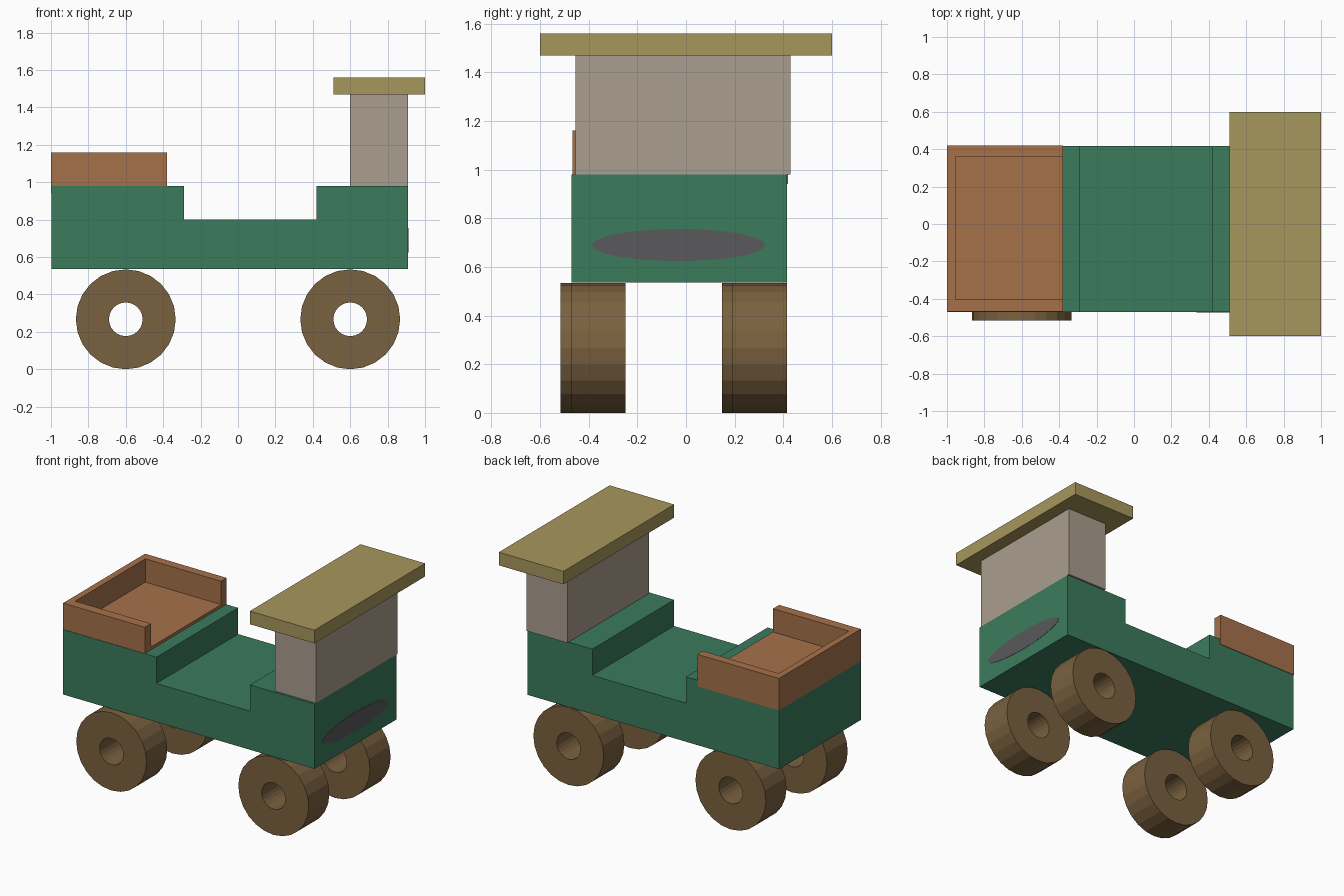
import bpy, bmesh
from math import sin, cos, tau
from mathutils import Vector

if "Cube" in bpy.data.objects:
    bpy.data.objects.remove(bpy.data.objects["Cube"])


def finish(name, bm, mat):
    bmesh.ops.recalc_face_normals(bm, faces=bm.faces[:])
    mesh = bpy.data.meshes.new(name)
    bm.to_mesh(mesh)
    bm.free()
    mesh.materials.append(mat)
    obj = bpy.data.objects.new(name, mesh)
    bpy.context.collection.objects.link(obj)
    return obj


def paint(name, r, g, b):
    mat = bpy.data.materials.new(name)
    mat.diffuse_color = (r, g, b, 1)
    mat.use_nodes = True
    mat.node_tree.nodes["Principled BSDF"].inputs["Base Color"].default_value = mat.diffuse_color
    return mat


def prism(name, points, direction, mat):
    """Extrude a flat outline along a direction."""
    bm = bmesh.new()
    face = bm.faces.new([bm.verts.new(p) for p in points])
    ext = bmesh.ops.extrude_face_region(bm, geom=[face], use_keep_orig=True)
    moved = [v for v in ext["geom"] if isinstance(v, bmesh.types.BMVert)]
    bmesh.ops.translate(bm, verts=moved, vec=Vector(direction))
    return finish(name, bm, mat)


def box(name, x, y, z, mat):
    pts = [(x[0], y[0], z[0]), (x[1], y[0], z[0]), (x[1], y[1], z[0]), (x[0], y[1], z[0])]
    return prism(name, pts, (0, 0, z[1] - z[0]), mat)


def wheel(name, x, y0, y1, mat, z=0.267, outer=0.267, inner=0.09, sides=24):
    """Thick ring with an open axle hole."""
    bm = bmesh.new()
    rings = []
    for i in range(sides):
        c, s = cos(tau * i / sides), sin(tau * i / sides)
        rings.append([bm.verts.new((x + r * c, y, z + r * s))
                      for r, y in ((outer, y0), (outer, y1), (inner, y1), (inner, y0))])
    for a, b in zip(rings, rings[1:] + rings[:1]):
        for k in range(4):
            n = (k + 1) % 4
            bm.faces.new((a[k], a[n], b[n], b[k]))
    return finish(name, bm, mat)


green = paint("green_paint", 0.044, 0.2, 0.11)
orange = paint("orange_wood", 0.38, 0.165, 0.07)
beige = paint("beige_wood", 0.4, 0.34, 0.27)
yellow = paint("yellow_wood", 0.39, 0.31, 0.107)
brown = paint("brown_wood", 0.195, 0.12, 0.05)
dark = paint("dark_grey", 0.1, 0.1, 0.11)

# Chassis with the sunken middle
outline = [(-0.998, 0.535), (0.91, 0.535), (0.91, 0.98), (0.42, 0.98),
           (0.42, 0.80), (-0.29, 0.80), (-0.29, 0.98), (-0.998, 0.98)]
prism("chassis", [(x, -0.47, z) for x, z in outline], (0, 0.886, 0), green)

# Rear tray, open towards the cab
walls = [(-0.38, -0.467), (-0.38, -0.40), (-0.955, -0.40), (-0.955, 0.36),
         (-0.38, 0.36), (-0.38, 0.42), (-1.0, 0.42), (-1.0, -0.467)]
prism("tray_walls", [(x, y, 0.94) for x, y in walls], (0, 0, 0.22), orange)
box("tray_floor", (-0.955, -0.38), (-0.40, 0.36), (0.94, 1.0), orange)

# Cab and roof
box("cab", (0.60, 0.91), (-0.455, 0.43), (0.98, 1.47), beige)
box("roof", (0.51, 1.0), (-0.6, 0.6), (1.47, 1.56), yellow)

# Oval grille on the nose
oval = [(0.90, -0.03 + 0.355 * cos(tau * i / 32), 0.69 + 0.066 * sin(tau * i / 32))
        for i in range(32)]
prism("grille", oval, (0.012, 0, 0), dark)

# Wheels, the rear pair sits slightly to one side
for axle, x, shift in (("front", 0.6, 0.0), ("rear", -0.6, -0.043)):
    for side, y0 in (("right", -0.472), ("left", 0.192)):
        wheel(f"{axle}_{side}_wheel", x, y0 + shift, y0 + shift + 0.224, brown)
